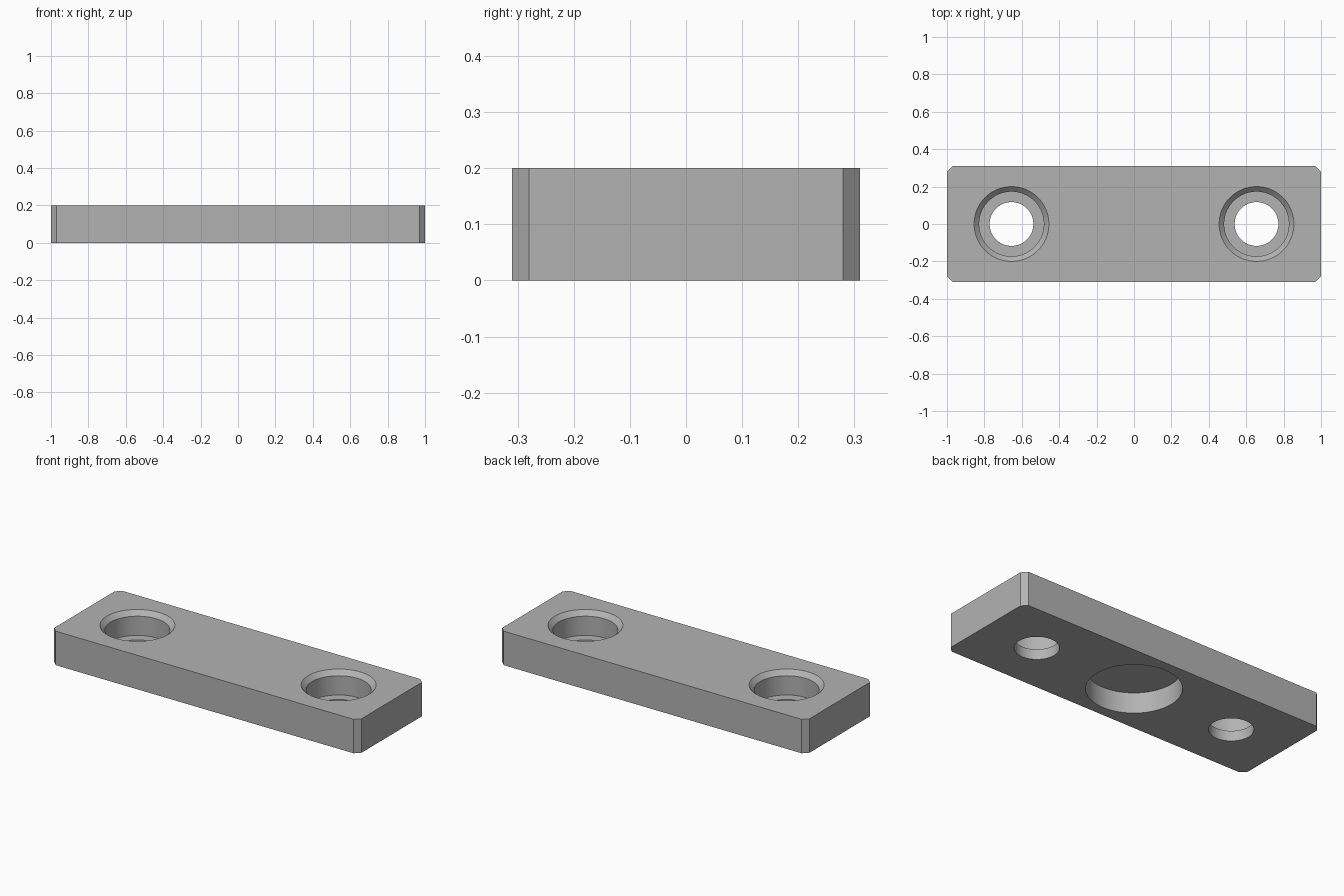
import bpy
import bmesh
import math

cube = bpy.data.objects.get("Cube")
if cube:
    bpy.data.objects.remove(cube, do_unlink=True)

LENGTH, WIDTH, HEIGHT, CHAMFER = 2.0, 0.62, 0.2, 0.03
SEGMENTS = 96

steel = bpy.data.materials.new("plain_grey")
steel.use_nodes = True
grey = (0.45, 0.45, 0.45, 1)
steel.diffuse_color = grey
steel.node_tree.nodes["Principled BSDF"].inputs["Base Color"].default_value = grey


def finish(name, bm):
    """Turn a bmesh into a grey object."""
    bmesh.ops.recalc_face_normals(bm, faces=bm.faces)
    mesh = bpy.data.meshes.new(name)
    bm.to_mesh(mesh)
    bm.free()
    mesh.materials.append(steel)
    obj = bpy.data.objects.new(name, mesh)
    bpy.context.collection.objects.link(obj)
    return obj


def turned_cutter(name, x, profile):
    """Spin a (radius, z) profile into a closed solid."""
    bm = bmesh.new()
    rings = []
    for r, z in profile:
        angles = [2 * math.pi * i / SEGMENTS for i in range(SEGMENTS)]
        rings.append([bm.verts.new((x + r * math.cos(a), r * math.sin(a), z)) for a in angles])
    for low, high in zip(rings, rings[1:]):
        for i in range(SEGMENTS):
            j = (i + 1) % SEGMENTS
            bm.faces.new((low[i], low[j], high[j], high[i]))
    bm.faces.new(rings[0])
    bm.faces.new(rings[-1])
    return finish(name, bm)


# Plate with chamfered vertical corners
bm = bmesh.new()
bmesh.ops.create_cube(bm, size=1)
for v in bm.verts:
    v.co.x *= LENGTH
    v.co.y *= WIDTH
    v.co.z = (v.co.z + 0.5) * HEIGHT
corners = [e for e in bm.edges if abs(e.verts[0].co.z - e.verts[1].co.z) > 0.1]
bmesh.ops.bevel(bm, geom=corners, offset=CHAMFER, segments=1, affect='EDGES')
plate = finish("mounting_plate", bm)

# Counterbored screw holes with a chamfered mouth, and a round pocket beneath
screw_profile = [(0.117, -0.05), (0.117, 0.06), (0.173, 0.06), (0.173, 0.173),
                 (0.2, HEIGHT), (0.2, HEIGHT + 0.05)]
cutters = [
    turned_cutter("left_screw_cutter", 0.655, screw_profile),
    turned_cutter("right_screw_cutter", -0.655, screw_profile),
    turned_cutter("pocket_cutter", 0, [(0.25, -0.05), (0.25, 0.12)]),
]
bpy.context.view_layer.objects.active = plate
plate.select_set(True)
for cutter in cutters:
    mod = plate.modifiers.new(cutter.name, 'BOOLEAN')
    mod.operation = 'DIFFERENCE'
    mod.solver = 'EXACT'
    mod.object = cutter
    bpy.ops.object.modifier_apply(modifier=mod.name)
    bpy.data.objects.remove(cutter, do_unlink=True)

# Smooth bores, crisp edges
bpy.ops.object.select_all(action='DESELECT')
plate.select_set(True)
bpy.ops.object.shade_smooth_by_angle(angle=math.radians(30))
